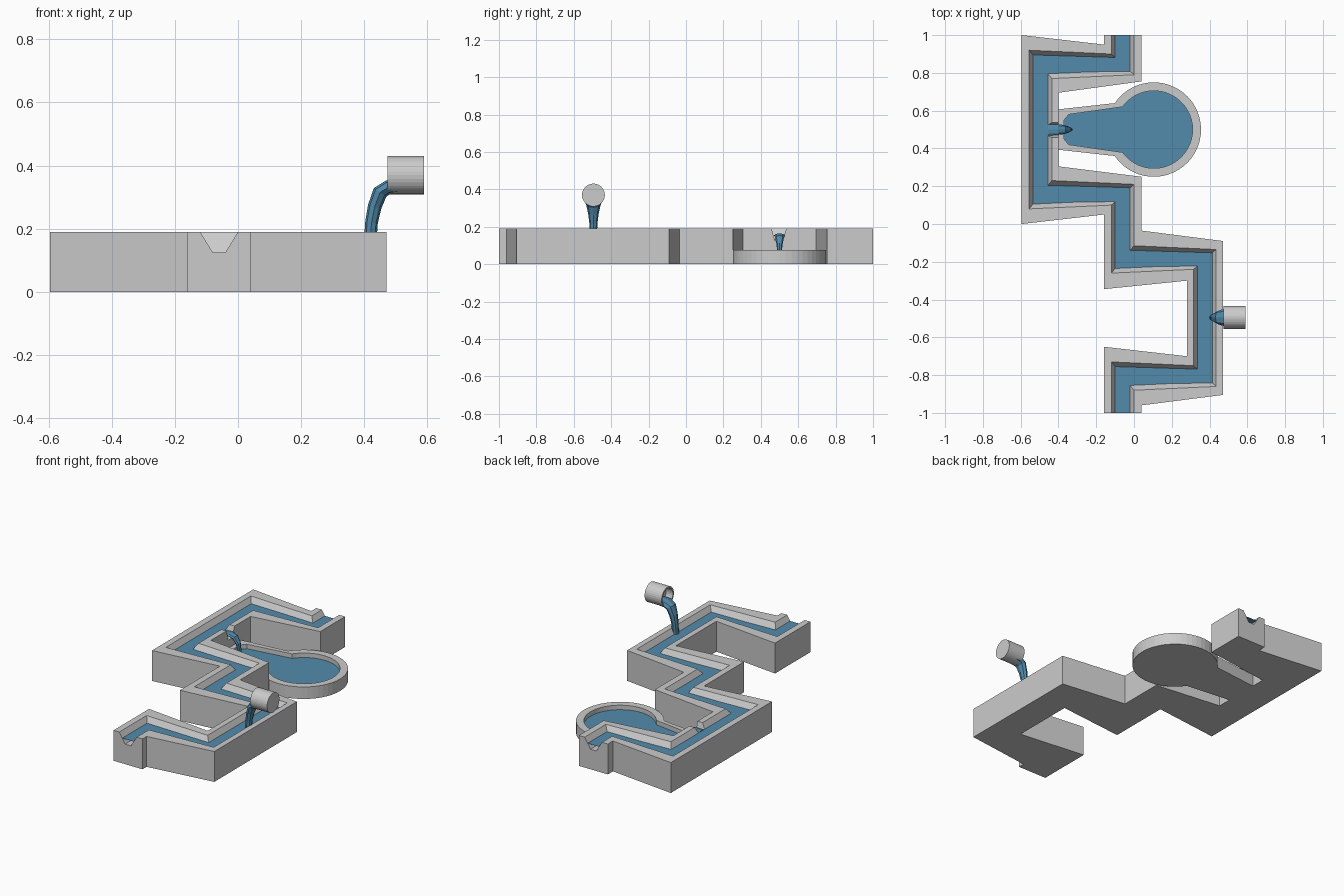
import bpy, bmesh
from math import cos, sin, radians, pi
from mathutils import Vector

if "Cube" in bpy.data.objects:
    bpy.data.objects.remove(bpy.data.objects["Cube"], do_unlink=True)


def material(name, rgb):
    m = bpy.data.materials.new(name)
    m.use_nodes = True
    m.diffuse_color = (*rgb, 1)
    m.node_tree.nodes["Principled BSDF"].inputs["Base Color"].default_value = (*rgb, 1)
    return m


STONE = material("grey_stone", (0.6, 0.6, 0.6))
WATER = material("blue_water", (0.085, 0.26, 0.41))


def loft(name, rings, mat, closed=True):
    """Skin a series of cross-sections; closed ones get end caps."""
    bm = bmesh.new()
    vs = [[bm.verts.new(p) for p in r] for r in rings]
    n = len(rings[0])
    for a, b in zip(vs, vs[1:]):
        for i in range(n if closed else n - 1):
            j = (i + 1) % n
            bm.faces.new((a[i], a[j], b[j], b[i]))
    if closed:
        bm.faces.new(vs[0])
        bm.faces.new(vs[-1])
    bmesh.ops.recalc_face_normals(bm, faces=bm.faces)
    if not closed:
        for f in bm.faces:
            if f.normal.z < 0:
                f.normal_flip()
    me = bpy.data.meshes.new(name)
    bm.to_mesh(me)
    bm.free()
    me.materials.append(mat)
    ob = bpy.data.objects.new(name, me)
    bpy.context.scene.collection.objects.link(ob)
    return ob


# Winding channel: each row is one bend, x of the four wall edges follows from
# the edge column; y values are outer left, inner left, inner right, outer right
TOP, FLOOR, SURFACE = 0.19, 0.125, 0.157
XS = {"mid": (-0.16, -0.12, 0, 0.04),
      "right": (0.28, 0.315, 0.435, 0.47),
      "left": (-0.595, -0.555, -0.435, -0.4)}
BENDS = [("mid", (-1, -1, -1, -1)),
         ("mid", (-0.65, -0.73, -0.88, -0.96)),
         ("right", (-0.70, -0.75, -0.86, -0.905)),
         ("right", (-0.30, -0.24, -0.135, -0.09)),
         ("mid", (-0.345, -0.26, -0.115, -0.035)),
         ("mid", (0.05, 0.10, 0.21, 0.25)),
         ("left", (0, 0.08, 0.23, 0.305)),
         ("left", (1, 0.92, 0.77, 0.695)),
         ("mid", (0.95, 0.90, 0.79, 0.755)),
         ("mid", (1, 1, 1, 1))]


def at(p, z):
    return Vector((p[0], p[1], z))


body, surface = [], []
for column, ys in BENDS:
    lo, li, ri, ro = [Vector(p) for p in zip(XS[column], ys)]
    body.append([at(lo, 0), at(lo, TOP), at(li, TOP), at(li.lerp(ri, 1 / 3), FLOOR),
                 at(li.lerp(ri, 2 / 3), FLOOR), at(ri, TOP), at(ro, TOP), at(ro, 0)])
    surface.append([at(li.lerp(ri, 1 / 6), SURFACE), at(li.lerp(ri, 5 / 6), SURFACE)])
channel = loft("channel_walls", body, STONE)
loft("channel_water", surface, WATER, closed=False)

# Spill notch through the wall beside the pool
notch = [(0.475, FLOOR), (0.515, FLOOR), (0.54, TOP + 0.01), (0.455, TOP + 0.01)]
cutter = loft("notch_cutter", [[(x, y, z) for y, z in notch] for x in (-0.47, -0.38)], STONE)
cutter.hide_render = True
mod = channel.modifiers.new("notch", "BOOLEAN")
mod.operation, mod.solver, mod.object = "DIFFERENCE", "EXACT", cutter
bpy.context.view_layer.objects.active = channel
bpy.ops.object.modifier_apply(modifier="notch")
bpy.data.objects.remove(cutter, do_unlink=True)

# Round pool with a tapered neck
CX, CY, SEG = 0.105, 0.5, 40


def pool_outline(radius, spread, neck, z):
    arc = [radians(-spread + 2 * spread * i / SEG) for i in range(SEG + 1)]
    pts = [(CX + radius * cos(a), CY + radius * sin(a), z) for a in arc]
    pts += [(x, CY + dy, z) for x, dy in neck]
    return pts + [(x, CY - dy, z) for x, dy in reversed(neck)]


OUTER = (0.25, 146, [(-0.4, 0.107), (-0.4, 0.08)])
INNER = (0.205, 144, [(-0.345, 0.08), (-0.37, 0.05)])
loft("pool_basin", [pool_outline(*OUTER, 0), pool_outline(*OUTER, 0.075),
                    pool_outline(*INNER, 0.075), pool_outline(*INNER, 0.04)], STONE)
loft("pool_water", [pool_outline(*INNER, 0.041), pool_outline(*INNER, 0.047)], WATER)


# Falling water: stations of x, z, half width, half thickness
def stream(name, y, stations):
    rings = []
    for i, (x, z, w, t) in enumerate(stations):
        a, b = stations[max(i - 1, 0)], stations[min(i + 1, len(stations) - 1)]
        tangent = Vector((b[0] - a[0], 0, b[1] - a[1])).normalized()
        normal = Vector((-tangent.z, 0, tangent.x))
        rings.append([Vector((x, y + w * cos(k * pi / 4), z)) + normal * t * sin(k * pi / 4)
                      for k in range(8)])
    loft(name, rings, WATER)


stream("pipe_stream", -0.495, [
    (0.53, 0.334, 0.045, 0.02), (0.475, 0.331, 0.045, 0.023), (0.45, 0.315, 0.038, 0.024),
    (0.433, 0.27, 0.028, 0.022), (0.423, 0.22, 0.022, 0.02), (0.418, 0.15, 0.018, 0.02)])
stream("pool_stream", 0.5, [
    (-0.455, 0.154, 0.032, 0.006), (-0.40, 0.154, 0.028, 0.011), (-0.37, 0.143, 0.024, 0.013),
    (-0.348, 0.11, 0.017, 0.013), (-0.337, 0.044, 0.009, 0.012)])

# Supply pipe: capped at the outside, hollow toward the channel
pipe = []
for x, r in ((0.59, 0.061), (0.473, 0.061), (0.473, 0.051), (0.52, 0.051)):
    pipe.append([(x, -0.495 + r * cos(k * pi / 16), 0.37 + r * sin(k * pi / 16))
                 for k in range(32)])
loft("supply_pipe", pipe, STONE)
